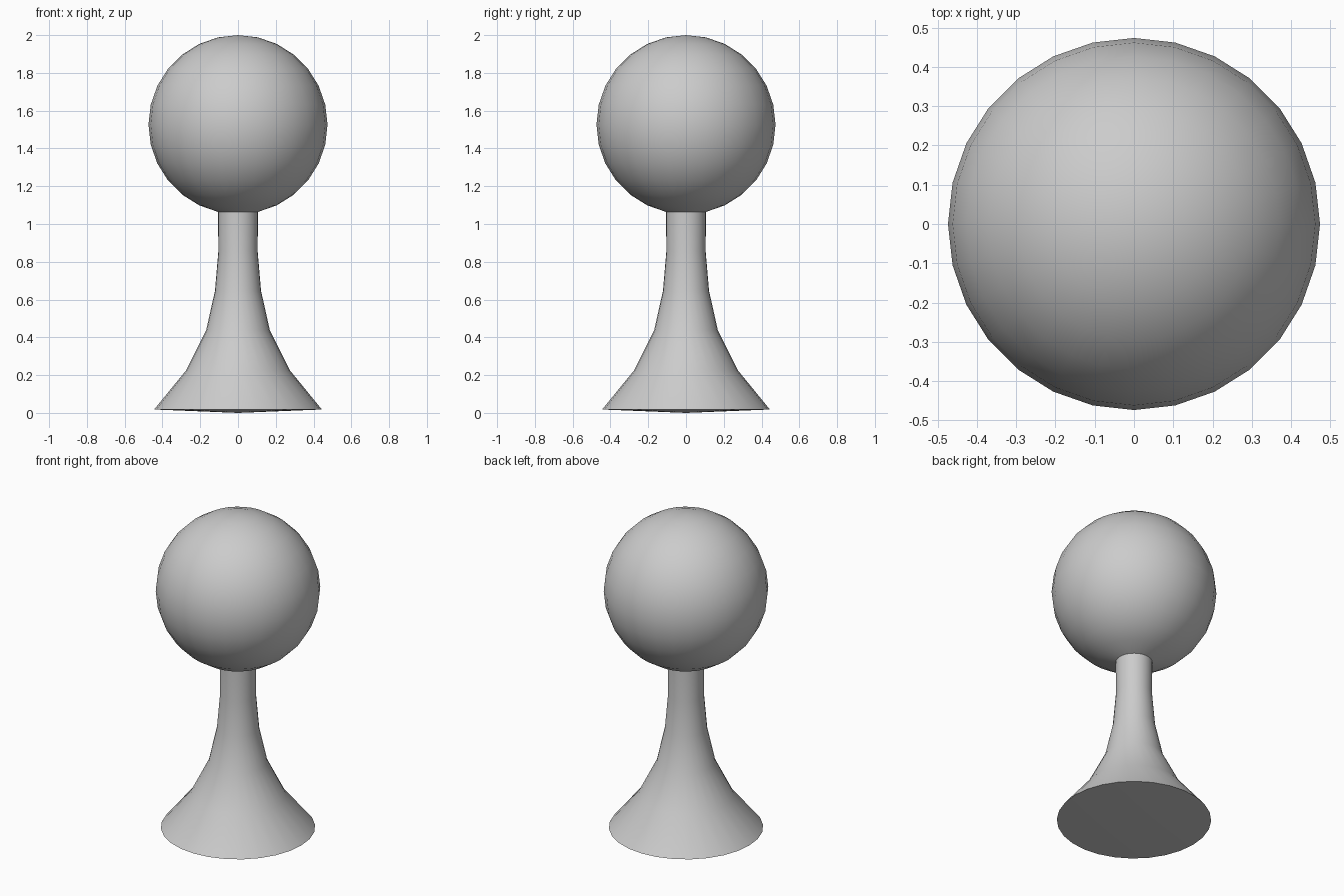
import bpy, bmesh, math

if "Cube" in bpy.data.objects:
    bpy.data.objects.remove(bpy.data.objects["Cube"])

SIDES = 28


def lathe(name, profile, angle=40):
    """Spin an (r, z) profile around z; r = 0 points become poles."""
    bm = bmesh.new()
    verts = [bm.verts.new((r, 0, z)) for r, z in profile]
    edges = [bm.edges.new(pair) for pair in zip(verts, verts[1:])]
    bmesh.ops.spin(bm, geom=verts + edges, cent=(0, 0, 0), axis=(0, 0, 1),
                   angle=math.tau, steps=SIDES, use_duplicate=False)
    bmesh.ops.remove_doubles(bm, verts=bm.verts[:], dist=1e-4)
    bmesh.ops.recalc_face_normals(bm, faces=bm.faces[:])
    mesh = bpy.data.meshes.new(name)
    bm.to_mesh(mesh)
    bm.free()
    obj = bpy.data.objects.new(name, mesh)
    bpy.context.collection.objects.link(obj)
    bpy.ops.object.select_all(action='DESELECT')
    obj.select_set(True)
    bpy.context.view_layer.objects.active = obj
    bpy.ops.object.shade_smooth_by_angle(angle=math.radians(angle))
    return obj


# Round head, with its lowest ring capped flat where the stem meets it
R, CZ, RINGS = 0.474, 1.526, 14
arc = [(R * math.sin(math.pi * i / RINGS), CZ + R * math.cos(math.pi * i / RINGS))
       for i in range(RINGS)]
neck_r, neck_z = arc[-1]
lathe("head", arc)

# Flared stem with a very shallow cone underneath
lathe("flared_stem", [(neck_r, neck_z), (0.104, 0.855), (0.122, 0.646),
                      (0.169, 0.436), (0.275, 0.225), (0.444, 0.018), (0, 0.005), (0, 0)][:6]
      + [(0, 0)])
